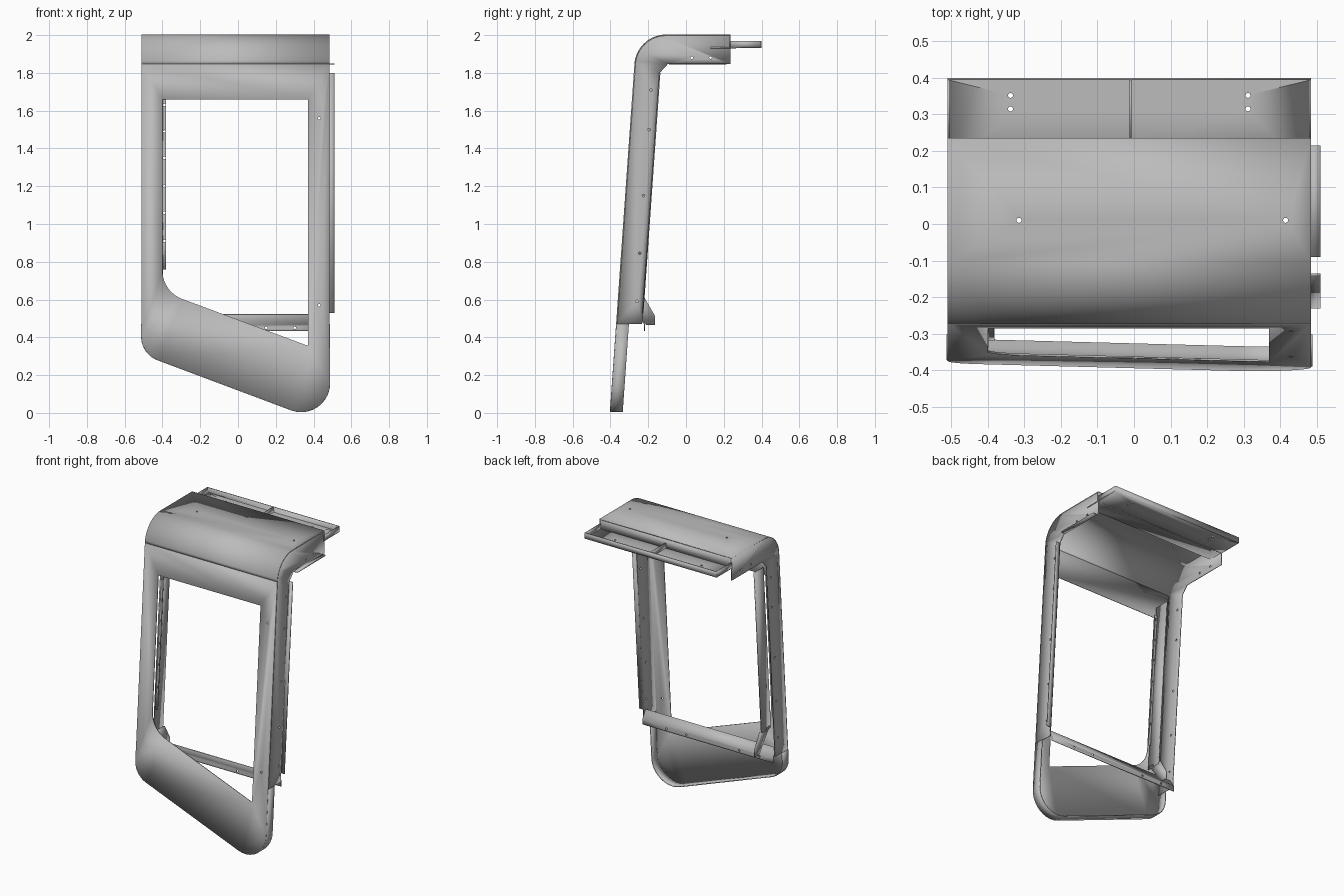
import bpy, bmesh, math
from mathutils import Vector

if "Cube" in bpy.data.objects:
    bpy.data.objects.remove(bpy.data.objects["Cube"])

mat = bpy.data.materials.new("plain grey")
mat.use_nodes = True
grey = (0.5, 0.5, 0.5, 1)
mat.diffuse_color = grey
mat.node_tree.nodes["Principled BSDF"].inputs["Base Color"].default_value = grey

LEFT, RIGHT = 0.485, -0.51      # outer side planes
DEPTH, RIM = 0.135, 0.065       # side wall depth, lower rim depth
BREAK = 0.47                    # height where the deep walls end
T = 0.006                       # sheet thickness


def front_y(z):
    return -0.27 - (1.85 - z) * 0.0705


def fillet(corners, steps=10):
    """Round each (a, b, radius) corner of a closed outline."""
    out = []
    for i, (a, b, r) in enumerate(corners):
        p = Vector((a, b))
        if r == 0:
            out.append(p)
            continue
        u = (Vector(corners[i - 1][:2]) - p).normalized()
        v = (Vector(corners[(i + 1) % len(corners)][:2]) - p).normalized()
        half = u.angle(v) / 2
        centre = p + (u + v).normalized() * (r / math.sin(half))
        s = p + u * (r / math.tan(half)) - centre
        e = p + v * (r / math.tan(half)) - centre
        sweep = s.angle_signed(e)
        for k in range(steps + 1):
            t = -sweep * k / steps
            c, n = math.cos(t), math.sin(t)
            out.append(centre + Vector((s.x * c - s.y * n, s.x * n + s.y * c)))
    return out


def finish(name, bm, offset=0):
    bmesh.ops.recalc_face_normals(bm, faces=bm.faces)
    me = bpy.data.meshes.new(name)
    bm.to_mesh(me)
    bm.free()
    ob = bpy.data.objects.new(name, me)
    bpy.context.collection.objects.link(ob)
    me.materials.append(mat)
    mod = ob.modifiers.new("sheet", "SOLIDIFY")
    mod.thickness, mod.offset = T, offset
    bpy.ops.object.select_all(action="DESELECT")
    ob.select_set(True)
    bpy.context.view_layer.objects.active = ob
    bpy.ops.object.shade_smooth_by_angle(angle=math.radians(30))
    return ob


def strip(name, a, b):
    """Sheet between two matching rows of points."""
    bm = bmesh.new()
    va, vb = [bm.verts.new(p) for p in a], [bm.verts.new(p) for p in b]
    for i in range(len(a) - 1):
        bm.faces.new((va[i], va[i + 1], vb[i + 1], vb[i]))
    return finish(name, bm)


def across(name, path, x0, x1):
    """Sheet with a (y, z) section running along x."""
    return strip(name, [(x0, y, z) for y, z in path], [(x1, y, z) for y, z in path])


def plate(name, x, outline):
    """Flat sheet facing sideways with a (y, z) outline."""
    bm = bmesh.new()
    bm.faces.new([bm.verts.new((x, y, z)) for y, z in outline])
    return finish(name, bm)


def drill(ob, points, axis):
    """Cut small round holes through a sheet."""
    bm = bmesh.new()
    for p in points:
        new = bmesh.ops.create_cone(bm, cap_ends=True, segments=10, radius1=0.007,
                                    radius2=0.007, depth=0.05)["verts"]
        turn = Vector((0, 0, 1)).rotation_difference(Vector(axis)).to_matrix()
        bmesh.ops.rotate(bm, verts=new, matrix=turn)
        bmesh.ops.translate(bm, verts=new, vec=p)
    me = bpy.data.meshes.new(ob.name + "_cutter")
    bm.to_mesh(me)
    bm.free()
    cutter = bpy.data.objects.new(me.name, me)
    bpy.context.collection.objects.link(cutter)
    cutter.hide_render = True
    cutter.display_type = "WIRE"
    cutter.hide_set(True)
    mod = ob.modifiers.new("holes", "BOOLEAN")
    mod.operation, mod.object, mod.solver = "DIFFERENCE", cutter, "EXACT"


# Section of the bend between the front and the top
section = fillet([(front_y(1), 1, 0), (front_y(2), 2, 0.165), (0.235, 2, 0)], 16)
section[-1] = Vector((0.235, 2))
bend_z = section[1].y

# Front panel with its window
outer = fillet([(RIGHT, bend_z, 0), (RIGHT, 0.313, 0.13),
                (LEFT, -0.06, 0.15), (LEFT, bend_z, 0)])
window = fillet([(-0.4, 1.66, 0), (-0.4, 0.642, 0.16), (0.37, 0.355, 0), (0.37, 1.66, 0)])
bm = bmesh.new()
for loop in (outer, window):
    vs = [bm.verts.new((x, front_y(z), z)) for x, z in loop]
    for i, v in enumerate(vs):
        bm.edges.new((vs[i - 1], v))
bmesh.ops.triangle_fill(bm, edges=bm.edges, use_beauty=True)
panel = finish("front_panel", bm)
drill(panel, [(0.43, front_y(z), z) for z in (0.57, 1.56)], (0, 1, 0))

# Curved top cover
cover = across("top_cover", section[1:], RIGHT, LEFT)
drill(cover, [(-0.315, 0.01, 2), (0.415, 0.01, 2)], (0, 0, 1))

# Shallow rim round the lower edge
rim = [p for p in outer if p.y < 1]
rim = [Vector((RIGHT, BREAK))] + rim + [Vector((LEFT, BREAK))]
strip("lower_rim", [(x, front_y(z), z) for x, z in rim],
      [(x, front_y(z) + RIM, z) for x, z in rim])

# Deep side walls
back_low = (front_y(BREAK) + DEPTH, BREAK)
back_high = (front_y(1.8) + DEPTH, 1.8)
wall = [(front_y(BREAK), BREAK)] + [tuple(p) for p in section[1:]]
wall += [(0.235, 1.848), (-0.095, 1.848), back_high, back_low]
for name, x in (("left_wall", LEFT - T / 2), ("right_wall", RIGHT + T / 2)):
    side = plate(name, x, wall)
    spots = [(0.03, 1.88), (0.13, 1.88), (-0.185, 1.71), (-0.195, 1.5),
             (-0.225, 1.15), (-0.245, 0.845), (-0.26, 0.59)]
    drill(side, [(x, y, z) for y, z in spots], (1, 0, 0))

# Outward lips on the left wall
across("back_lip", [(front_y(0.53) + DEPTH, 0.53), back_high], LEFT - T, 0.51)
across("upper_lip", [(-0.09, 1.848), (0.215, 1.848)], LEFT - T, 0.51)

# Angle rail beside the window
rail = [(front_y(z) + d, z) for z, d in ((0.6, 0.02), (1.72, 0.02), (1.72, 0.12), (0.6, 0.12))]
plate("window_rail", -0.4, rail)
flange = across("window_rail_flange", [(front_y(z) + 0.03, z) for z in (0.76, 1.66)], -0.4, -0.382)
drill(flange, [(-0.39, front_y(z) + 0.03, z) for z in (0.91, 1.06, 1.2, 1.35, 1.49, 1.63)], (0, 1, 0))

# Gusset at the foot of the rail
plate("gusset", -0.4, [(-0.33, 0.62), (-0.22, 0.61), (-0.165, 0.515),
                       (-0.165, 0.465), (-0.21, 0.465), (-0.26, 0.53)])

# Folded cross bar
bar = across("cross_bar", [(-0.254, 0.522), (-0.219, 0.47), (-0.219, 0.433)], RIGHT + T, LEFT - T)
drill(bar, [(x, -0.219, 0.45) for x in (-0.4, -0.25, 0.15, 0.3)], (0, 1, 0))

# Open tray at the back, with closing strip, ends and divider
floor = across("tray_floor", [(0.13, 1.933), (0.397, 1.933), (0.397, 1.97)], RIGHT, LEFT)
drill(floor, [(x, y, 1.933) for x in (-0.338, 0.312) for y in (0.315, 0.352)], (0, 0, 1))
across("tray_back", [(0.232, 1.93), (0.232, 2)], RIGHT, LEFT)
for name, x in (("tray_left_end", LEFT - T / 2), ("tray_right_end", RIGHT + T / 2),
                ("tray_divider", -0.01)):
    plate(name, x, [(0.235, 1.933), (0.397, 1.933), (0.397, 1.97), (0.235, 1.97)])
